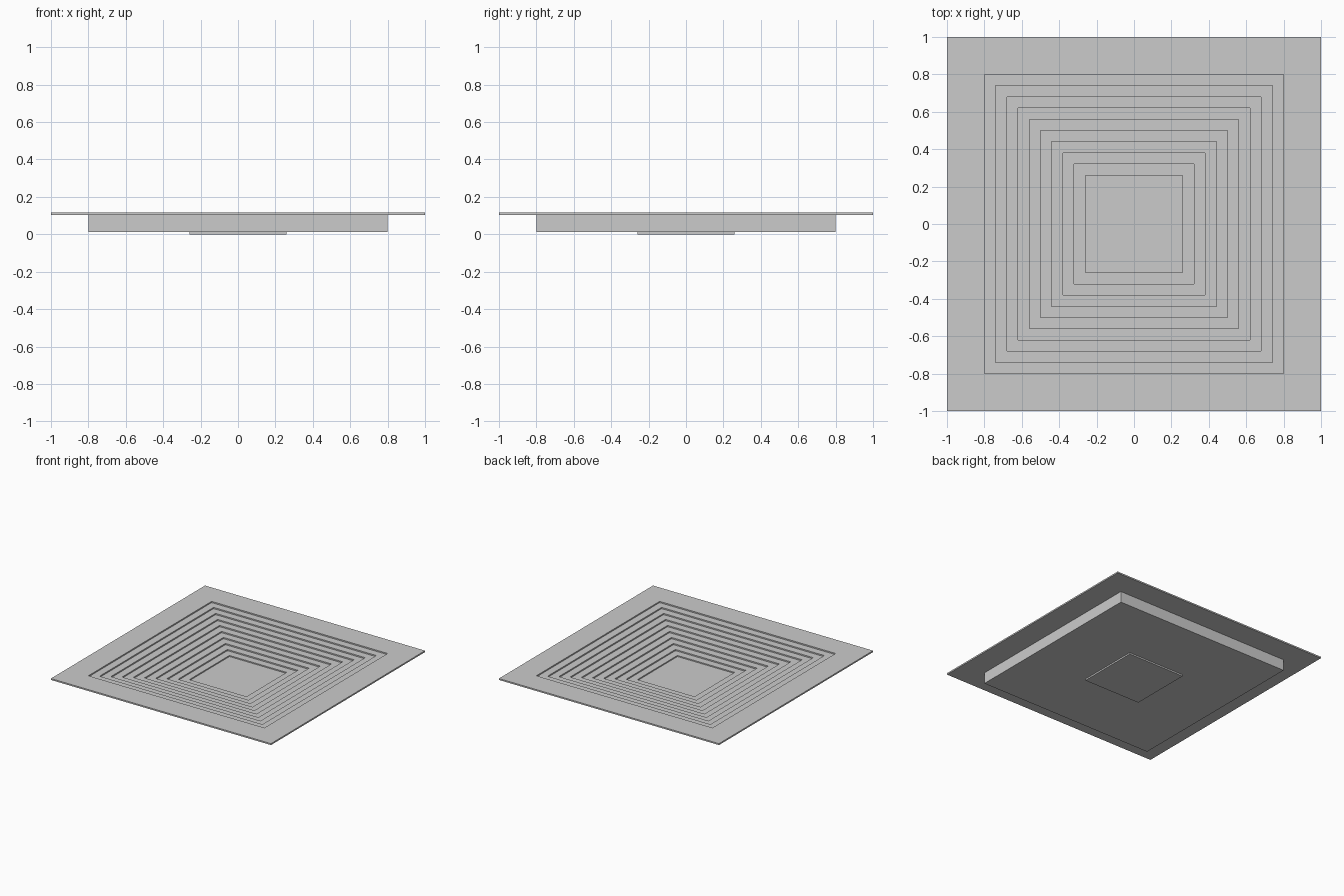
import bpy
import bmesh

if "Cube" in bpy.data.objects:
    bpy.data.objects.remove(bpy.data.objects["Cube"], do_unlink=True)

# One plain grey material
grey = bpy.data.materials.new("light_grey")
grey.use_nodes = True
colour = (0.6, 0.6, 0.6, 1)
grey.diffuse_color = colour
grey.node_tree.nodes["Principled BSDF"].inputs["Base Color"].default_value = colour

TOP, RIM_BOTTOM, BODY_BOTTOM, FLOOR = 0.116, 0.104, 0.0125, 0.012
OUTER, OPENING, TREAD, STEPS = 1.0, 0.8, 0.06, 9
RISE = (TOP - FLOOR) / (STEPS + 1)
SIGNS = ((-1, -1), (1, -1), (1, 1), (-1, 1))


def square_loops(name, loops, closed=False):
    """Join concentric squares (half width, height) into one shell."""
    bm = bmesh.new()
    rings = [[bm.verts.new((sx * r, sy * r, z)) for sx, sy in SIGNS] for r, z in loops]
    pairs = list(zip(rings, rings[1:]))
    if closed:
        pairs.append((rings[-1], rings[0]))
    else:
        bm.faces.new(rings[0])
        bm.faces.new(rings[-1])
    for a, b in pairs:
        for i in range(4):
            j = (i + 1) % 4
            bm.faces.new((a[i], a[j], b[j], b[i]))
    bmesh.ops.recalc_face_normals(bm, faces=bm.faces)
    mesh = bpy.data.meshes.new(name)
    bm.to_mesh(mesh)
    bm.free()
    mesh.materials.append(grey)
    obj = bpy.data.objects.new(name, mesh)
    bpy.context.collection.objects.link(obj)
    return obj


# Flat rim around the opening
square_loops("rim", [(OUTER, RIM_BOTTOM), (OUTER, TOP), (OPENING, TOP), (OPENING, RIM_BOTTOM)], closed=True)

# Sunken body: outer wall, flat underside and steps going down to the centre
inner = OPENING - STEPS * TREAD
profile = [(inner, BODY_BOTTOM), (OPENING, BODY_BOTTOM), (OPENING, RIM_BOTTOM)]
for step in range(1, STEPS + 1):
    z = TOP - step * RISE
    r = OPENING - step * TREAD
    if step > 1:
        profile.append((r + TREAD, z))
    else:
        profile[-1] = (OPENING, z)
    profile.append((r, z))
square_loops("stepped_basin", profile, closed=True)

# Centre floor slab, reaching just below the basin
square_loops("floor_slab", [(inner, 0), (inner, FLOOR + 0.001)])
